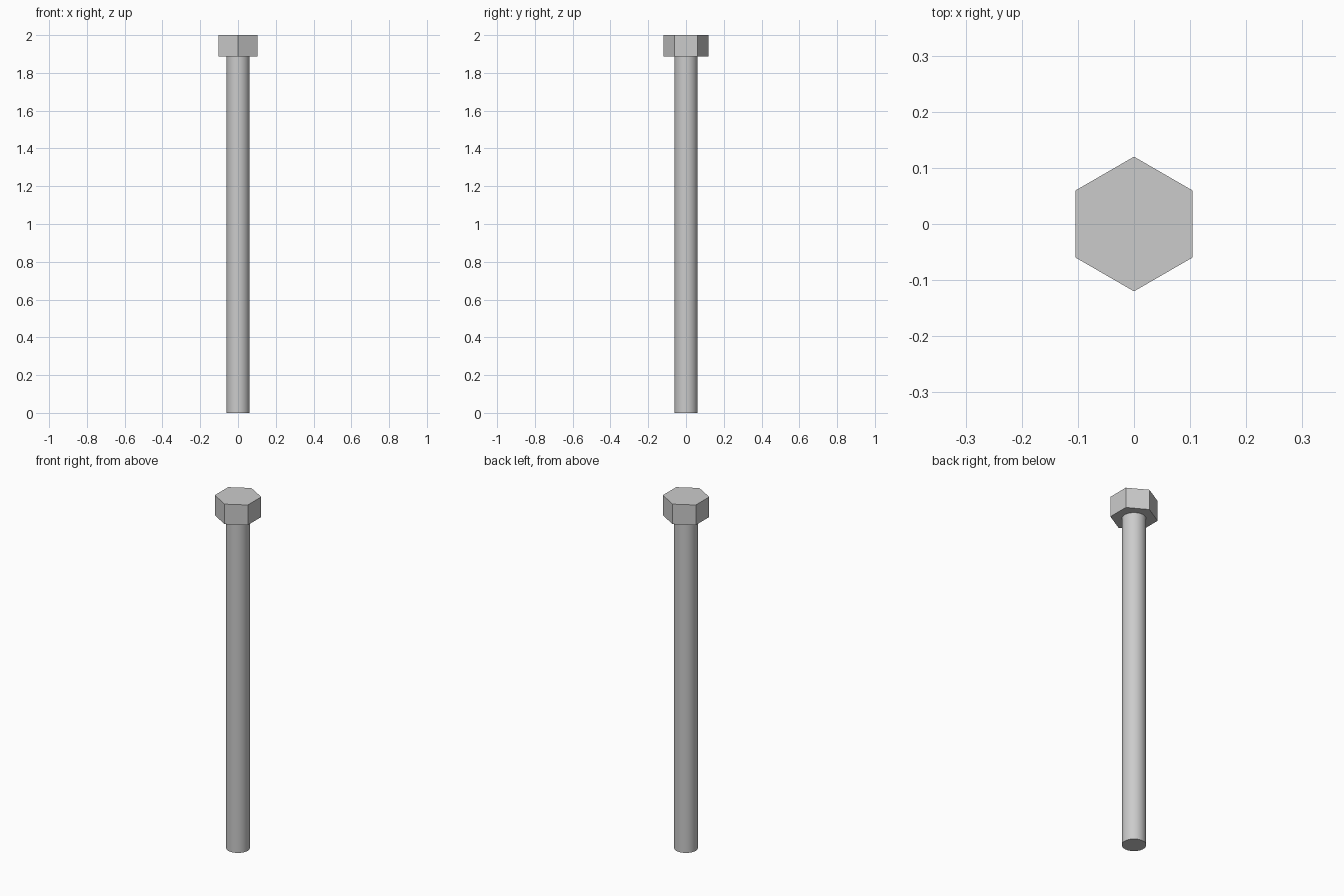
import bpy
import math

if "Cube" in bpy.data.objects:
    bpy.data.objects.remove(bpy.data.objects["Cube"])

HEAD_BOTTOM = 1.886
TOP = 2.0


def prism(name, sides, radius, z0, z1):
    """Upright cylinder or prism between two heights."""
    bpy.ops.mesh.primitive_cylinder_add(
        vertices=sides, radius=radius, depth=z1 - z0,
        location=(0, 0, (z0 + z1) / 2))
    obj = bpy.context.object
    obj.name = name
    return obj


# Round shank, smooth sides with sharp end rims
prism("shank", 64, 0.061, 0.0, HEAD_BOTTOM)
bpy.ops.object.shade_smooth_by_angle(angle=math.radians(30))

# Hexagonal head, corners pointing along y
prism("hex_head", 6, 0.12, HEAD_BOTTOM, TOP)
